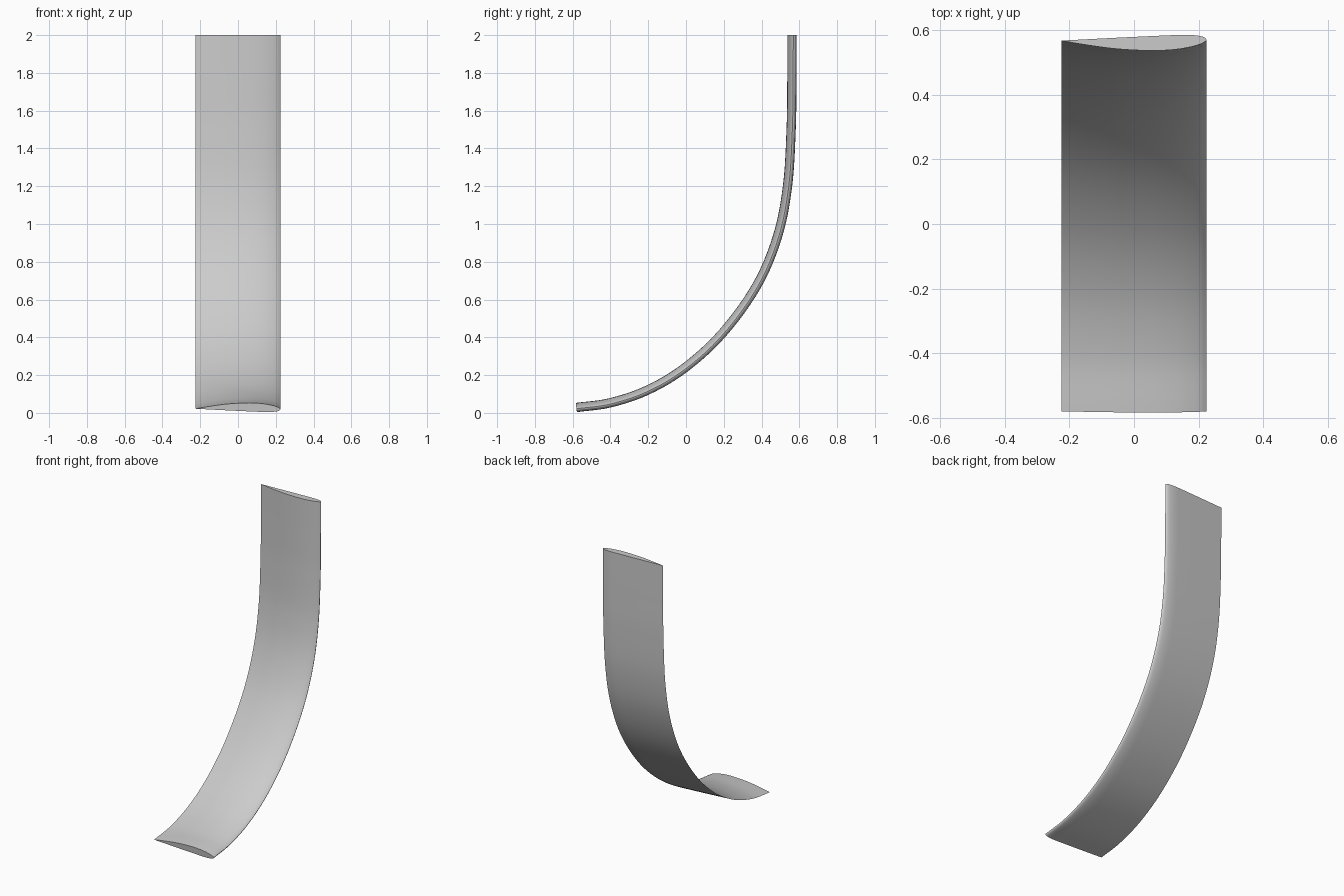
import bpy, bmesh, math
from mathutils import Vector

cube = bpy.data.objects.get("Cube")
if cube:
    bpy.data.objects.remove(cube, do_unlink=True)

# Plain grey material
grey = bpy.data.materials.new("light_grey")
grey.use_nodes = True
colour = (0.6, 0.6, 0.6, 1)
grey.diffuse_color = colour
grey.node_tree.nodes["Principled BSDF"].inputs["Base Color"].default_value = colour

# Sweep path through the trailing edge, as (y, z)
PATH = [(-.58, .022), (-.4, .047), (-.2, .115), (0, .235), (.2, .42), (.38, .67),
        (.49, .93), (.544, 1.2), (.563, 1.5), (.567, 1.75), (.568, 2)]
# Blade section from trailing edge round the nose, as (x, offset to the inside)
UPPER = [(-.225, 0), (-.15, .013), (-.05, .026), (.06, .031), (.14, .026), (.2, .013), (.225, 0)]
LOWER = [(.225, 0), (.22, -.009), (.2, -.015), (.16, -.018), (.1, -.016), (-.05, -.009), (-.225, 0)]


def smooth_line(points, steps):
    """Catmull-Rom curve through the points."""
    p = [Vector(q) for q in points]
    p = [2 * p[0] - p[1]] + p + [2 * p[-1] - p[-2]]
    out = []
    for a, b, c, d in zip(p, p[1:], p[2:], p[3:]):
        for i in range(steps):
            t = i / steps
            out.append(0.5 * (2 * b + (c - a) * t + (2 * a - 5 * b + 4 * c - d) * t * t
                              + (3 * b - a - 3 * c + d) * t ** 3))
    return out + [p[-2]]


path = smooth_line(PATH, 6)
section = smooth_line(UPPER, 4)[:-1] + smooth_line(LOWER, 4)[:-1]

# Sweep the section along the path, square to its direction
bm = bmesh.new()
rings = []
for i, p in enumerate(path):
    t = (path[min(i + 1, len(path) - 1)] - path[max(i - 1, 0)]).normalized()
    if i == len(path) - 1:
        t = Vector((0, 1))
    rings.append([bm.verts.new((x, p.x - t.y * n, p.y + t.x * n)) for x, n in section])
count = len(section)
for a, b in zip(rings, rings[1:]):
    for j in range(count):
        k = (j + 1) % count
        bm.faces.new((a[j], a[k], b[k], b[j]))

# Flat end caps
bm.faces.new(rings[0])
bm.faces.new(rings[-1])
bmesh.ops.recalc_face_normals(bm, faces=bm.faces)

mesh = bpy.data.meshes.new("curved_blade")
bm.to_mesh(mesh)
bm.free()
mesh.materials.append(grey)
blade = bpy.data.objects.new("curved_blade", mesh)
bpy.context.collection.objects.link(blade)
bpy.context.view_layer.objects.active = blade
blade.select_set(True)
bpy.ops.object.shade_smooth_by_angle(angle=math.radians(35))
